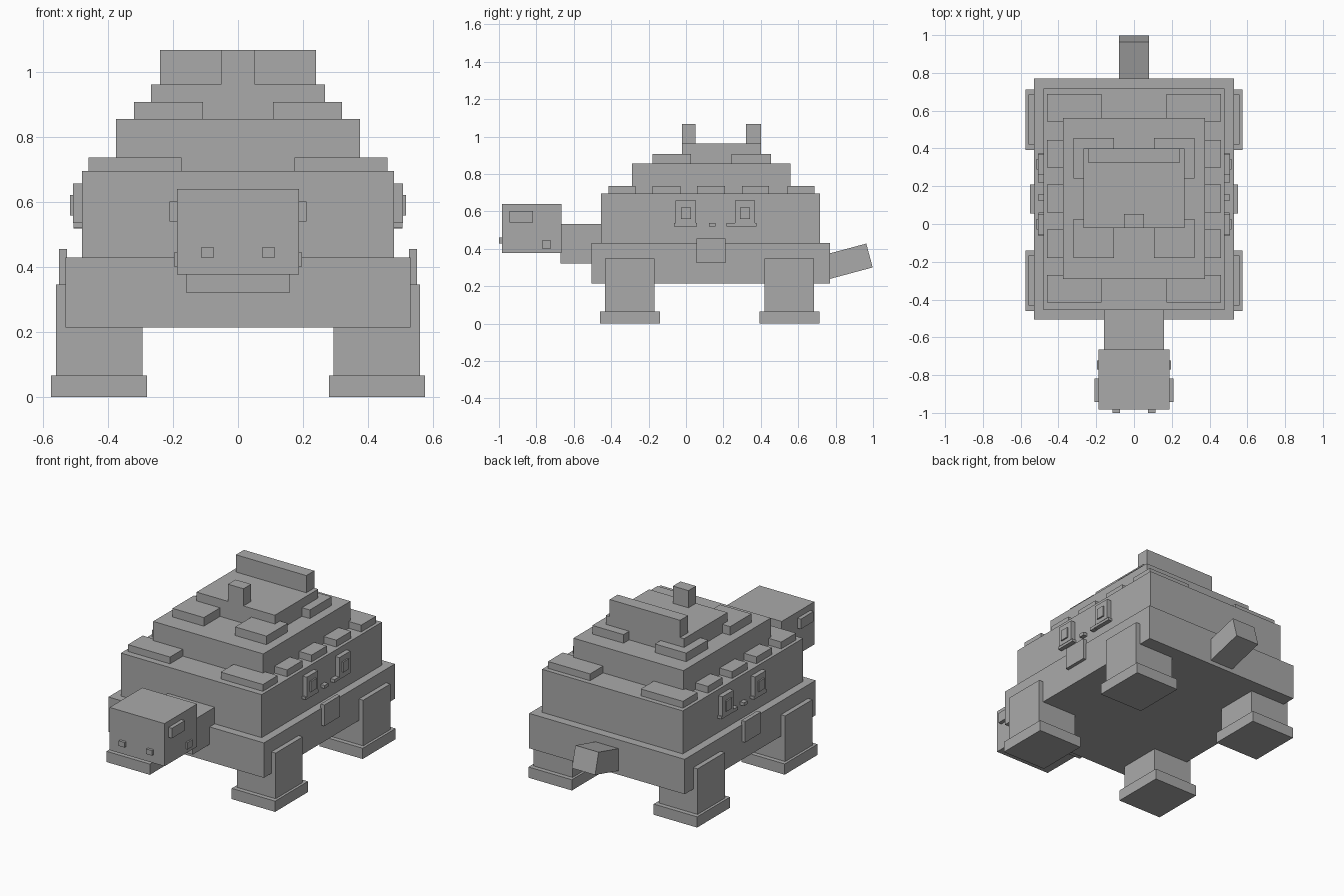
import bpy, math

if "Cube" in bpy.data.objects:
    bpy.data.objects.remove(bpy.data.objects["Cube"])

grey = bpy.data.materials.new("stone_grey")
grey.diffuse_color = (0.4, 0.4, 0.4, 1)
grey.use_nodes = True
grey.node_tree.nodes["Principled BSDF"].inputs["Base Color"].default_value = grey.diffuse_color


def box(name, x, y, z, tilt=0):
    """Box from (min, max) ranges, optionally tilted about the x axis."""
    bpy.ops.mesh.primitive_cube_add(
        size=1, location=[(a + b) / 2 for a, b in (x, y, z)])
    ob = bpy.context.object
    ob.name = name
    ob.scale = [b - a for a, b in (x, y, z)]
    bpy.ops.object.transform_apply(location=False, rotation=False, scale=True)
    ob.rotation_euler.x = tilt
    ob.data.materials.append(grey)
    return ob


def pair(name, x, y, z):
    """The same box on the right and the left side."""
    box(name + "_right", x, y, z)
    box(name + "_left", (-x[1], -x[0]), y, z)


# Body and stepped shell
box("body", (-.53, .53), (-.505, .77), (.215, .43))
box("shell_lower", (-.48, .48), (-.455, .717), (.43, .695))
box("shell_middle", (-.375, .375), (-.29, .56), (.695, .855))
box("shell_upper", (-.267, .267), (-.022, .40), (.855, .962))

# Top ridge and nub
box("ridge", (-.24, .24), (.322, .40), (.962, 1.068))
box("nub", (-.053, .053), (-.022, .052), (.962, 1.068))

# Raised plates on the shell steps
for y in ((-.415, -.27), (.543, .687)):
    pair("lower_corner_plate", (.173, .46), y, (.695, .737))
for y in ((-.18, -.03), (.06, .208), (.3, .445)):
    pair("lower_side_plate", (.375, .46), y, (.695, .737))
for y in ((-.18, .027), (.242, .455)):
    pair("upper_corner_plate", (.107, .32), y, (.855, .908))

# Windows with raised panes and sills, then small pegs and a badge
for y in (0, .317):
    pair("window_frame", (.478, .508), (y - .055, y + .053), (.535, .657))
    pair("window_pane", (.5, .517), (y - .028, y + .026), (.558, .622))
    pair("window_sill", (.478, .506), (y - .064, y + .06), (.52, .537))
for y in (.14, .235):
    pair("peg", (.478, .506), (y - .018, y + .018), (.518, .538))
pair("side_badge", (.525, .55), (.055, .21), (.325, .455))

# Legs and feet
for end, y in (("front", -.3), ("back", .553)):
    pair(end + "_leg", (.294, .559), (y - .132, y + .132), (.065, .347))
    pair(end + "_foot", (.279, .575), (y - .16, y + .16), (0, .066))

# Head, neck and face
box("neck", (-.16, .16), (-.67, -.44), (.322, .532))
box("head", (-.187, .187), (-.983, -.665), (.377, .64))
pair("eye", (.18, .21), (-.943, -.818), (.54, .602))
pair("cheek", (.18, .196), (-.771, -.723), (.402, .445))
pair("nostril", (.074, .113), (-1, -.975), (.429, .46))

# Tail, tilted upwards
a = math.radians(15)
cy, cz = .981 - .15 * math.cos(a), .364 - .15 * math.sin(a)
box("tail", (-.079, .079), (cy - .15, cy + .15), (cz - .066, cz + .066), a)
